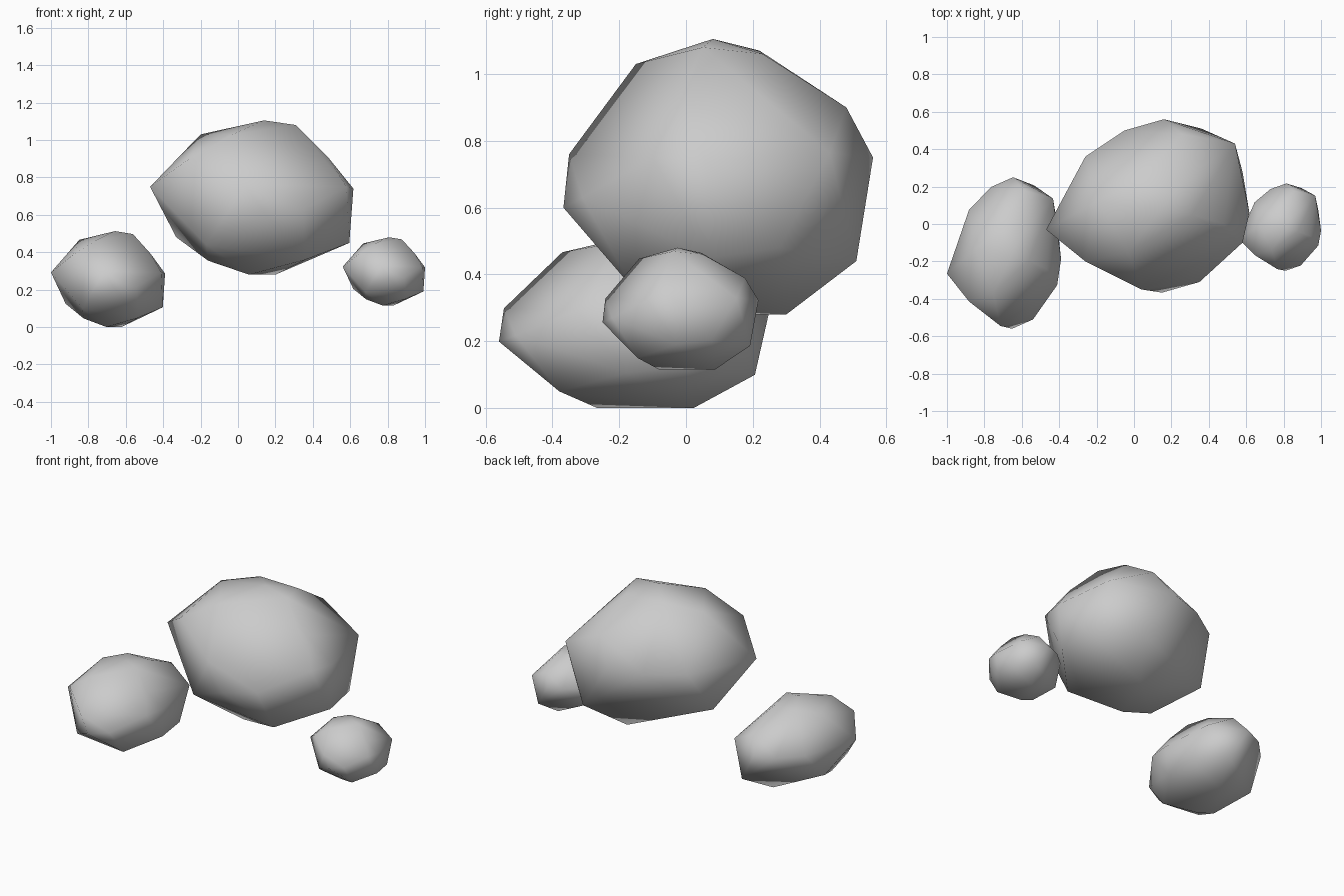
import bpy, bmesh
from mathutils import Vector

if "Cube" in bpy.data.objects:
    bpy.data.objects.remove(bpy.data.objects["Cube"])

# Corner points of the boulder, shaped by a convex hull
CORNERS = [
    # top
    (0.14, 0.08, 1.105), (0.31, 0.05, 1.08), (0.0, 0.22, 1.07), (0.26, 0.23, 1.06),
    (-0.20, 0.12, 1.03), (-0.03, -0.15, 1.03),
    # upper sides
    (-0.26, -0.20, 0.90), (0.48, 0.0, 0.91), (0.26, 0.48, 0.90),
    # waist
    (-0.47, -0.03, 0.75), (-0.26, 0.36, 0.74), (-0.05, 0.50, 0.74), (0.16, 0.56, 0.75),
    (0.54, 0.43, 0.765), (0.617, 0.06, 0.74), (0.58, -0.10, 0.75), (0.04, -0.35, 0.76),
    (0.15, -0.367, 0.60), (0.35, -0.31, 0.63),
    # lower sides
    (0.595, 0.07, 0.45), (0.58, 0.28, 0.48), (0.36, 0.51, 0.44), (-0.33, 0.20, 0.48),
    # underside
    (0.36, -0.16, 0.36), (-0.16, -0.04, 0.355), (-0.17, -0.20, 0.44),
    (0.06, -0.03, 0.28), (0.20, 0.30, 0.28),
]
LOW = Vector([min(c[i] for c in CORNERS) for i in range(3)])
HIGH = Vector([max(c[i] for c in CORNERS) for i in range(3)])


def rock_mesh():
    """Hull of the corners, squeezed into a unit box around the origin."""
    bm = bmesh.new()
    for c in CORNERS:
        bm.verts.new([(c[i] - LOW[i]) / (HIGH[i] - LOW[i]) - 0.5 for i in range(3)])
    bmesh.ops.convex_hull(bm, input=bm.verts[:])
    loose = [v for v in bm.verts if not v.link_faces]
    bmesh.ops.delete(bm, geom=loose, context='VERTS')
    bmesh.ops.recalc_face_normals(bm, faces=bm.faces[:])
    for f in bm.faces:
        f.smooth = True
    mesh = bpy.data.meshes.new("rock")
    bm.to_mesh(mesh)
    bm.free()
    return mesh


def place(name, mesh, low, high):
    """Stretch the shared rock to fill the given box."""
    low, high = Vector(low), Vector(high)
    ob = bpy.data.objects.new(name, mesh)
    ob.location = (low + high) / 2
    ob.scale = high - low
    bpy.context.collection.objects.link(ob)


# Three stretched copies of the same rock
rock = rock_mesh()
place("large_rock", rock, LOW, HIGH)
place("medium_rock", rock, (-1.0, -0.56, 0.0), (-0.39, 0.25, 0.513))
place("small_rock", rock, (0.56, -0.25, 0.115), (1.0, 0.217, 0.48))
